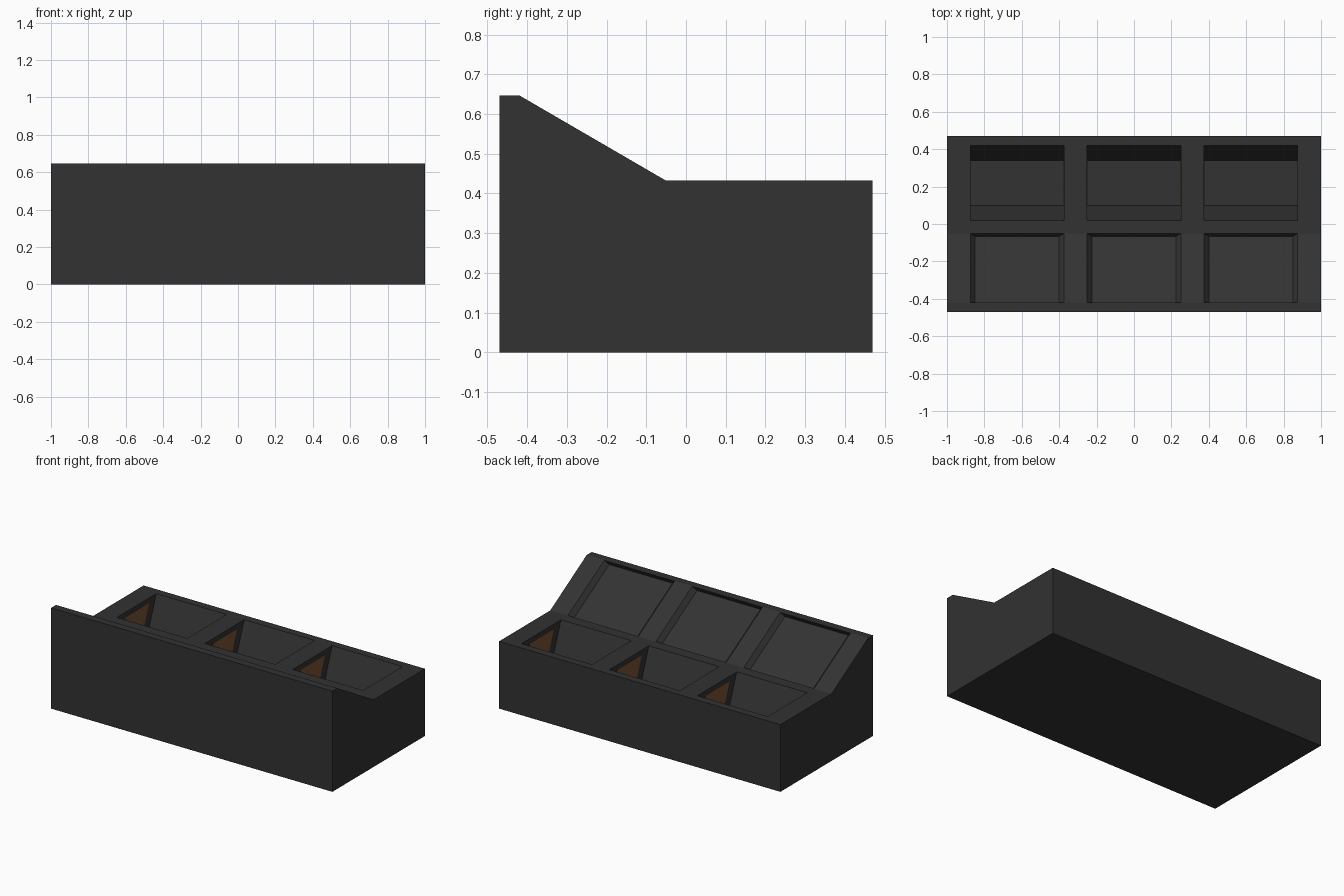
import bpy, bmesh
from mathutils import Vector

if "Cube" in bpy.data.objects:
    bpy.data.objects.remove(bpy.data.objects["Cube"])

def material(name, rgb):
    m = bpy.data.materials.new(name)
    m.diffuse_color = (*rgb, 1)
    m.use_nodes = True
    m.node_tree.nodes["Principled BSDF"].inputs["Base Color"].default_value = m.diffuse_color
    return m

DARK = material("charcoal", (0.032, 0.032, 0.032))
BROWN = material("brown", (0.19, 0.085, 0.035))

def prism(name, loop_a, loop_b, mat):
    """Solid joining two matching loops of points."""
    bm = bmesh.new()
    a = [bm.verts.new(p) for p in loop_a]
    b = [bm.verts.new(p) for p in loop_b]
    bm.faces.new(a)
    bm.faces.new(b[::-1])
    for i in range(len(a)):
        j = (i + 1) % len(a)
        bm.faces.new((a[j], a[i], b[i], b[j]))
    bmesh.ops.recalc_face_normals(bm, faces=bm.faces)
    me = bpy.data.meshes.new(name)
    bm.to_mesh(me)
    bm.free()
    me.materials.append(mat)
    ob = bpy.data.objects.new(name, me)
    bpy.context.collection.objects.link(ob)
    return ob

def extrude_x(name, profile, x0, x1, mat):
    return prism(name, [(x0, y, z) for y, z in profile], [(x1, y, z) for y, z in profile], mat)

def cut(target, cutter):
    mod = target.modifiers.new("cut", 'BOOLEAN')
    mod.object, mod.operation, mod.solver = cutter, 'DIFFERENCE', 'EXACT'
    bpy.context.view_layer.objects.active = target
    bpy.ops.object.modifier_apply(modifier=mod.name)
    bpy.data.objects.remove(cutter)

TOP, HIGH = 0.432, 0.647
DEPTH, RUN = 0.21, 0.08          # bin depth and horizontal run of its sloped walls

# Body with raised, sloped front
body = extrude_x("body", [(-0.47, 0), (0.47, 0), (0.47, TOP), (-0.05, TOP),
                          (-0.42, HIGH), (-0.47, HIGH)], -1, 1, DARK)

low, high = Vector((0, -0.051, TOP + 0.0006)), Vector((0, -0.419, HIGH - 0.0006))
along = (high - low).normalized()
normal = Vector((0, -along.z, along.y)) * -1

def recess_loop(cx, d):
    """Rectangle parallel to the slope, narrowing as it goes deeper (d < 0)."""
    w = 0.25 + 0.025 * d / 0.03
    return [p + normal * d + Vector((cx + s * w, 0, 0))
            for p, s in ((low, -1), (low, 1), (high, 1), (high, -1))]

for i, cx in enumerate((-0.625, 0, 0.625)):
    # Shallow recess in the slope
    cut(body, prism("recess_cutter", recess_loop(cx, -0.03), recess_loop(cx, 0.03), DARK))
    # Deep bin in the flat top
    k = RUN / DEPTH * 0.05
    cut(body, extrude_x("bin_cutter", [(0.02 - k, TOP + 0.05), (0.02 + RUN, TOP - DEPTH),
                                       (0.42 - RUN, TOP - DEPTH), (0.42 + k, TOP + 0.05)],
                        cx - 0.25, cx + 0.25, DARK))
    # Brown panels on both side walls of the bin
    for s, side in ((-1, "left"), (1, "right")):
        extrude_x(f"bin_panel_{side}_{i + 1}",
                  [(0.095, TOP - 0.03), (0.155, TOP - DEPTH + 0.02),
                   (0.285, TOP - DEPTH + 0.02), (0.345, TOP - 0.03)],
                  cx + s * 0.248, cx + s * 0.252, BROWN)
